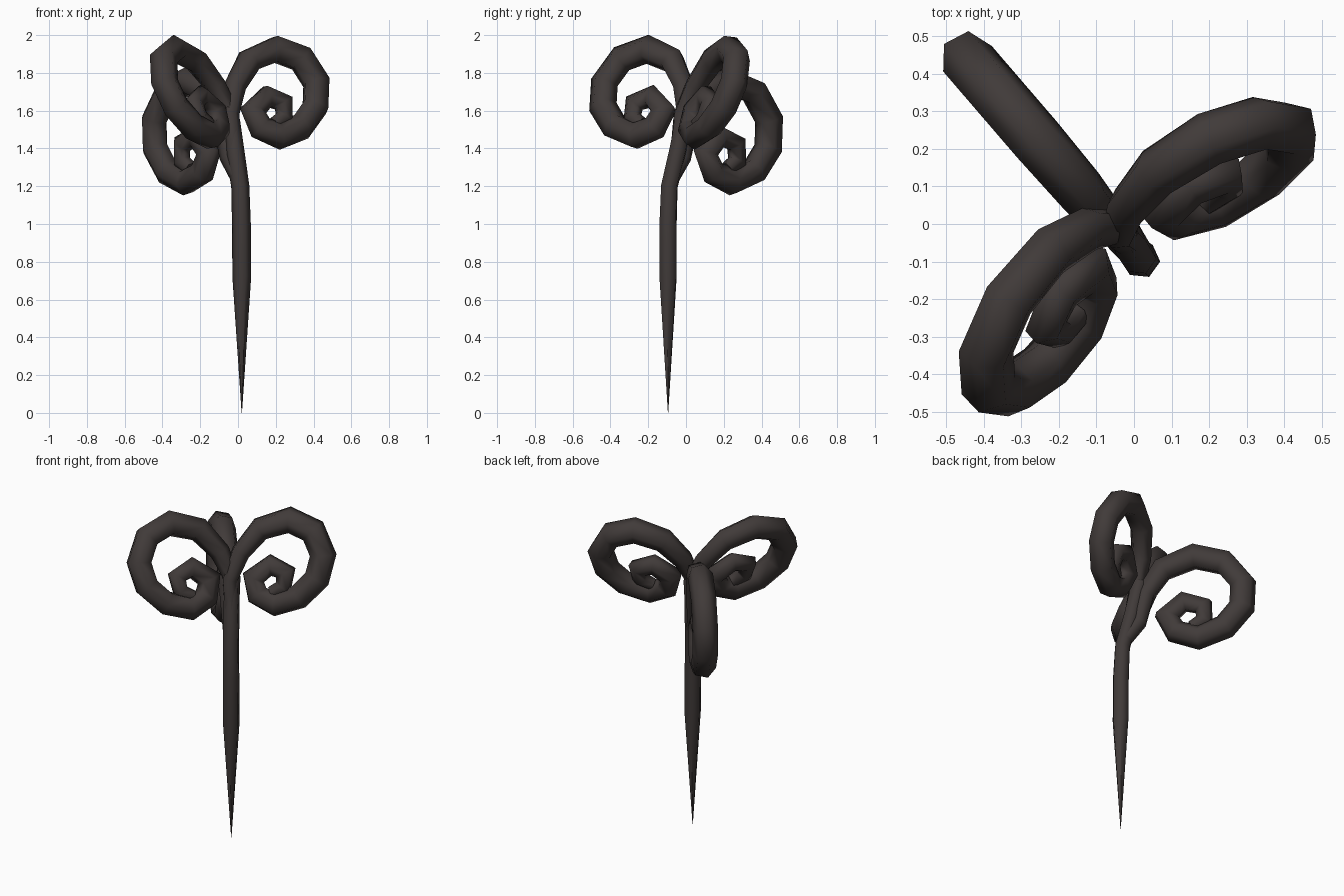
import bpy, bmesh, math
from mathutils import Vector

cube = bpy.data.objects.get("Cube")
if cube:
    bpy.data.objects.remove(cube)

SIDES = 6

iron = bpy.data.materials.new("dark_iron")
iron.use_nodes = True
colour = (0.052, 0.043, 0.041, 1)
iron.diffuse_color = colour
iron.node_tree.nodes["Principled BSDF"].inputs["Base Color"].default_value = colour


def tube(name, points, radii, normal, phase):
    """Sweep a six-sided ring along a path that lies near one plane."""
    bm = bmesh.new()
    points = [Vector(p) for p in points]
    last = len(points) - 1
    rings = []
    for i, (p, r) in enumerate(zip(points, radii)):
        back = (p - points[max(i - 1, 0)]).normalized()
        ahead = (points[min(i + 1, last)] - p).normalized()
        tangent = (back + ahead).normalized()
        out = tangent.cross(normal).normalized()
        side = out.cross(tangent)
        # widen mitred rings so the bends keep their thickness
        mitre = 1 / max(tangent.dot(ahead if i < last else back), 0.8)
        ring = []
        for k in range(SIDES):
            a = phase + math.tau * k / SIDES
            ring.append(bm.verts.new(p + r * (mitre * math.cos(a) * out + math.sin(a) * side)))
        rings.append(ring)
    for a, b in zip(rings, rings[1:]):
        for k in range(SIDES):
            j = (k + 1) % SIDES
            bm.faces.new((a[k], a[j], b[j], b[k]))
    bm.faces.new(rings[0][::-1])
    bm.faces.new(rings[-1])
    bmesh.ops.recalc_face_normals(bm, faces=bm.faces)
    mesh = bpy.data.meshes.new(name)
    bm.to_mesh(mesh)
    bm.free()
    mesh.materials.append(iron)
    obj = bpy.data.objects.new(name, mesh)
    bpy.context.collection.objects.link(obj)
    bpy.ops.object.select_all(action='DESELECT')
    obj.select_set(True)
    bpy.context.view_layer.objects.active = obj
    bpy.ops.object.shade_smooth_by_angle(angle=math.radians(65))


# Tapered spike, leaning back where the curls branch off
stem = [(0.02, -0.095, 0), (0.02, -0.095, 0.72), (0.018, -0.095, 1.0),
        (0.012, -0.088, 1.2), (-0.018, -0.04, 1.4), (-0.03, -0.02, 1.54)]
tube("stem", stem, [0.001, 0.05, 0.05, 0.048, 0.05, 0.042], Vector((0, 1, 0)), 0.1)

# Shared spiral profile: distance outward, height, thickness
spiral = [(-0.04, 1.58, 0.046), (-0.015, 1.73, 0.058), (0.06, 1.865, 0.068),
          (0.2, 1.925, 0.073), (0.335, 1.875, 0.073), (0.415, 1.75, 0.073),
          (0.41, 1.62, 0.073), (0.335, 1.515, 0.072), (0.22, 1.467, 0.069),
          (0.12, 1.51, 0.065), (0.08, 1.6, 0.06), (0.155, 1.675, 0.055),
          (0.242, 1.64, 0.05), (0.245, 1.56, 0.046), (0.19, 1.525, 0.04)]


def left_place(s, z):
    return (s, -0.645 + 0.46 * s + 0.405 * z, z)


def right_place(s, z):
    y = -0.98 * s - 0.03 + 0.1 * (z - 1.7)
    return (0.755 + 0.62 * y - 0.5 * z, y, z)


def back_place(s, z):
    y = 0.025 + s
    return (-0.065 - 0.86 * y, y, 1.222 + 1.17 * (z - 1.467))


# Three curls, each rooted in the stem and laid into its own plane
fork = (-0.018, -0.04, 1.4)
lower_fork = (0.006, -0.078, 1.24)
for name, place, root in (("left_curl", left_place, fork),
                          ("right_curl", right_place, fork),
                          ("back_curl", back_place, lower_fork)):
    path = [Vector(place(s, z)) for s, z, r in spiral]
    normal = (path[5] - path[3]).cross(path[8] - path[3]).normalized()
    radii = [r for s, z, r in spiral]
    tube(name, [root] + path, [0.044] + radii, normal, 0.3)
